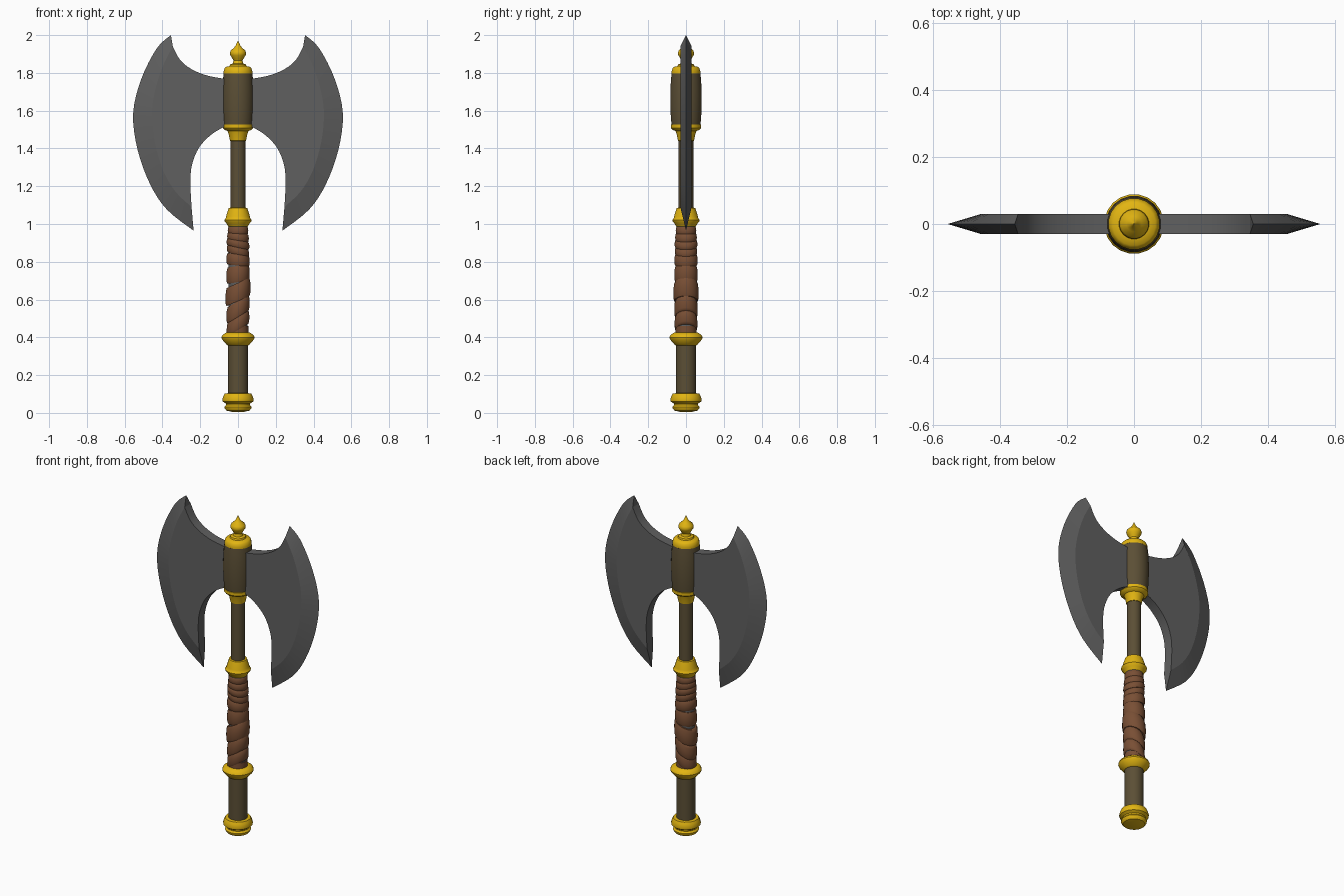
import bpy, bmesh, math

if "Cube" in bpy.data.objects:
    bpy.data.objects.remove(bpy.data.objects["Cube"])


def material(name, rgb):
    m = bpy.data.materials.new(name)
    m.diffuse_color = (*rgb, 1)
    m.use_nodes = True
    m.node_tree.nodes["Principled BSDF"].inputs["Base Color"].default_value = m.diffuse_color
    return m


STEEL = material("dark steel", (0.115, 0.115, 0.115))
GOLD = material("gold", (0.76, 0.46, 0.006))
WOOD = material("dark brown", (0.105, 0.078, 0.036))
LEATHER = material("leather", (0.19, 0.078, 0.035))


def finish(bm, name, mat, angle=35):
    bmesh.ops.remove_doubles(bm, verts=bm.verts, dist=1e-5)
    bmesh.ops.recalc_face_normals(bm, faces=bm.faces)
    me = bpy.data.meshes.new(name)
    bm.to_mesh(me)
    bm.free()
    me.materials.append(mat)
    ob = bpy.data.objects.new(name, me)
    bpy.context.collection.objects.link(ob)
    bpy.context.view_layer.objects.active = ob
    ob.select_set(True)
    bpy.ops.object.shade_smooth_by_angle(angle=math.radians(angle))
    ob.select_set(False)
    return ob


def lathe(name, mat, profile, segs=20, tilt=0.0, angle=35):
    """Revolve (radius, z) pairs; tilt shears the rings along x."""
    bm = bmesh.new()
    rings = []
    for r, z in profile:
        ring = []
        for i in range(segs):
            a = 2 * math.pi * (i + 0.5) / segs
            x, y = r * math.cos(a), r * math.sin(a)
            ring.append(bm.verts.new((x, y, z + tilt * x)))
        rings.append(ring)
    for a, b in zip(rings, rings[1:]):
        for i in range(segs):
            j = (i + 1) % segs
            bm.faces.new((a[i], a[j], b[j], b[i]))
    bm.faces.new(rings[0])
    bm.faces.new(rings[-1])
    return finish(bm, name, mat, angle)


def smooth_path(pts, steps=4):
    """Catmull-Rom curve through 2D points."""
    out = []
    p = [pts[0]] + pts + [pts[-1]]
    for i in range(1, len(p) - 2):
        for s in range(steps):
            t = s / steps
            out.append(tuple(0.5 * (2 * b + (c - a) * t + (2 * a - 5 * b + 4 * c - d) * t * t
                                    + (3 * b - a - 3 * c + d) * t ** 3)
                             for a, b, c, d in zip(p[i - 1], p[i], p[i + 1], p[i + 2])))
    return out + [pts[-1]]


# Blade outlines in (x, z), from the top tip to the bottom tip
EDGE = smooth_path([(.355, 2.0), (.43, 1.93), (.513, 1.765), (.555, 1.585),
                    (.532, 1.395), (.465, 1.21), (.375, 1.075), (.235, .965)])
RIDGE = smooth_path([(.345, 1.94), (.40, 1.83), (.44, 1.70), (.455, 1.58),
                     (.44, 1.43), (.395, 1.28), (.33, 1.17), (.246, 1.09)])
TOP = smooth_path([(.04, 1.766), (.08, 1.77), (.17, 1.788), (.25, 1.822), (.307, 1.87), (.345, 1.94)])
BOTTOM = smooth_path([(.246, 1.09), (.252, 1.22), (.243, 1.315), (.206, 1.405), (.143, 1.472),
                      (.08, 1.51), (.04, 1.52)])
HALF = 0.03


def blade(name, side):
    bm = bmesh.new()
    edge = [bm.verts.new((side * x, 0, z)) for x, z in EDGE]
    ridges, inners = [], []
    for y in (-HALF, HALF):
        ridge = [bm.verts.new((side * x, y, z)) for x, z in RIDGE]
        mid = [bm.verts.new((side * x, y, z)) for x, z in BOTTOM[1:] + TOP[:-1]]
        bm.faces.new(ridge + mid)                       # flat cheek
        for i in range(len(edge) - 1):                  # sharpened bevel
            bm.faces.new((edge[i], edge[i + 1], ridge[i + 1], ridge[i]))
        ridges.append(ridge)
        inners.append([ridge[-1]] + mid + [ridge[0]])
    for i in range(len(inners[0]) - 1):                 # inner rim
        bm.faces.new((inners[0][i], inners[0][i + 1], inners[1][i + 1], inners[1][i]))
    for k in (0, -1):                                   # tips
        bm.faces.new((edge[k], ridges[0][k], ridges[1][k]))
    finish(bm, name, STEEL, 12)


blade("right_blade", 1)
blade("left_blade", -1)

# Handle and head socket
lathe("lower_shaft", WOOD, [(.054, .08), (.054, .38)])
lathe("upper_shaft", WOOD, [(.04, 1.06), (.04, 1.46)])
lathe("head_socket", WOOD, [(.076, 1.515), (.081, 1.56), (.084, 1.63), (.084, 1.69),
                            (.081, 1.76), (.076, 1.805)])

# Gold fittings
lathe("pommel", GOLD, [(.03, .005), (.062, .012), (.072, .025), (.073, .032), (.064, .042), (.066, .05),
                       (.082, .06), (.084, .07), (.078, .09), (.072, .102), (.05, .105)])
lathe("grip_ring", GOLD, [(.05, .355), (.062, .362), (.086, .39), (.089, .40), (.084, .412),
                          (.066, .424), (.05, .426)])
lathe("upper_grip_collar", GOLD, [(.05, .985), (.056, .992), (.062, 1.005), (.071, 1.014), (.073, 1.022),
                                  (.066, 1.03), (.064, 1.04), (.05, 1.085), (.038, 1.087)])
lathe("lower_socket_collar", GOLD, [(.038, 1.44), (.043, 1.441), (.05, 1.475), (.056, 1.492),
                                    (.074, 1.5), (.08, 1.508), (.08, 1.526), (.07, 1.53)])
lathe("finial", GOLD, [(.07, 1.79), (.077, 1.797), (.077, 1.808), (.072, 1.824), (.064, 1.832),
                       (.045, 1.836), (.042, 1.845), (.028, 1.85), (.024, 1.865), (.03, 1.876),
                       (.041, 1.893), (.044, 1.905), (.039, 1.918), (.023, 1.932),
                       (.012, 1.946), (.002, 1.968)])

# Leather grip: slanted overlapping bands on a dark core
lathe("grip_core", STEEL, [(.051, .40), (.051, 1.0)])
bands = [(.965, .022, 0, .054), (.93, .022, -.1, .057), (.895, .02, -.2, .06), (.858, .022, -.25, .058),
         (.81, .03, -.1, .061), (.735, .043, .15, .061), (.64, .048, .45, .066),
         (.55, .042, .6, .061), (.475, .036, .6, .06)]
for n, (z, h, tilt, r) in enumerate(bands):
    lathe(f"leather_band_{n + 1}", LEATHER,
          [(.048, z - h), (r - .004, z - h), (r, z - h * .7), (r + .001, z), (r - .001, z + h * .7),
           (r - .006, z + h), (.048, z + h)], tilt=tilt, angle=50)
lathe("leather_base", LEATHER, [(.055, .415), (.055, .46)])
